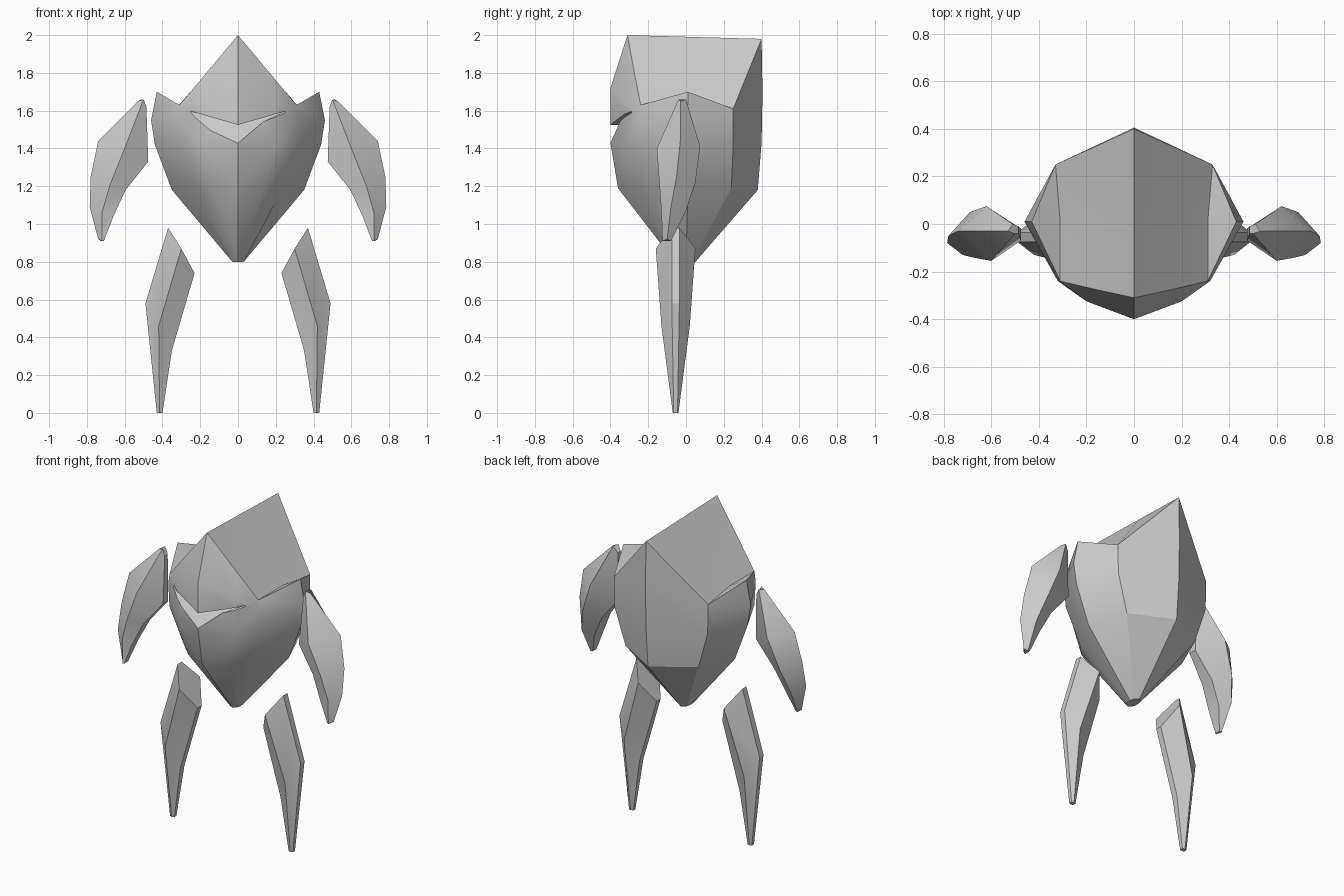
import bpy, bmesh, math

if "Cube" in bpy.data.objects:
    bpy.data.objects.remove(bpy.data.objects["Cube"])


def make(name, rings, extra=(), caps=(True, True), side=1, angle=28):
    """Loft a skin through rings of equal length; extra holds added faces as points."""
    bm = bmesh.new()
    rows = [[bm.verts.new((x * side, y, z)) for x, y, z in r] for r in rings]
    n = len(rows[0])
    for a, b in zip(rows, rows[1:]):
        for i in range(n):
            j = (i + 1) % n
            bm.faces.new((a[i], a[j], b[j], b[i]))
    if caps[0]:
        bm.faces.new(rows[0])
    if caps[1]:
        bm.faces.new(rows[-1])
    for pts in extra:
        bm.faces.new([bm.verts.new(p) for p in pts])
    bmesh.ops.remove_doubles(bm, verts=bm.verts, dist=1e-4)
    bmesh.ops.recalc_face_normals(bm, faces=bm.faces)
    me = bpy.data.meshes.new(name)
    bm.to_mesh(me)
    bm.free()
    ob = bpy.data.objects.new(name, me)
    bpy.context.collection.objects.link(ob)
    smooth(ob, angle)
    return ob


def select(ob):
    bpy.ops.object.select_all(action='DESELECT')
    ob.select_set(True)
    bpy.context.view_layer.objects.active = ob


def smooth(ob, angle):
    select(ob)
    bpy.ops.object.shade_smooth_by_angle(angle=math.radians(angle))


def flip(pts):
    return [(-x, y, z) for x, y, z in pts]


def full(half):
    """Close a half ring (front centre to back centre) by mirroring."""
    return half + flip(half[-2:0:-1])


# Body shell: half rings run front centre, front, front side, shoulder, back side, back centre
rim = [(0, -.31, 2), (.17, -.273, 1.797), (.31, -.24, 1.63),
       (.43, .01, 1.70), (.33, .25, 1.61), (0, .40, 1.98)]
upper = [(0, -.40, 1.72), (.2, -.325, 1.64), (.32, -.24, 1.57),
         (.46, .01, 1.55), (.33, .25, 1.54), (0, .405, 1.70)]
middle = [(0, -.40, 1.43), (.2, -.325, 1.42), (.315, -.235, 1.42),
          (.44, .01, 1.42), (.325, .25, 1.42), (0, .40, 1.43)]
lower = [(0, -.36, 1.19), (.14, -.30, 1.19), (.24, -.20, 1.19),
         (.35, .01, 1.18), (.255, .24, 1.19), (0, .38, 1.18)]
tip = [(0, -.06, .80), (.02, -.05, .80), (.03, -.03, .80),
       (.03, 0, .80), (.025, .03, .80), (0, .05, .80)]

# Ridged roof with a valley beside each raised shoulder
ridge, slope, valley = (0, .04, 1.99), (.17, .02, 1.775), (.31, .01, 1.63)
back_mid = (.17, .323, 1.789)
front, front_mid, front_side, shoulder, back_side, back = rim
roof = [[front, front_mid, slope, ridge], [front_mid, front_side, valley, slope],
        [front_side, shoulder, valley], [valley, shoulder, back_side],
        [ridge, slope, back_side, back], [slope, valley, back_side]]
roof += [flip(f) for f in roof]
body = make("body", [full(r) for r in (rim, upper, middle, lower, tip)],
            extra=roof, caps=(False, True))

# Angry V-shaped eye slot, cut into the front
end = [(.25, -.36, 1.597), (.25, -.27, 1.597), (.25, -.36, 1.56)]
mid = [(0, -.45, 1.525), (0, -.335, 1.525), (0, -.45, 1.353)]
cutter = make("eye_cutter", [flip(end), mid, end])
cutter.hide_render = True
cut = body.modifiers.new("eye_slot", 'BOOLEAN')
cut.operation = 'DIFFERENCE'
cut.solver = 'EXACT'
cut.object = cutter
select(body)
bpy.ops.object.modifier_apply(modifier=cut.name)
bpy.data.objects.remove(cutter)
smooth(body, 28)

# Claw-like floating arms: inner front, front, outer, back, inner back
arm = [
    [(.485, -.04, 1.62), (.50, -.04, 1.66), (.53, -.03, 1.65), (.51, 0, 1.66), (.485, -.01, 1.62)],
    [(.475, -.07, 1.33), (.60, -.155, 1.40), (.74, -.03, 1.44), (.62, .075, 1.41), (.475, -.02, 1.33)],
    [(.595, -.10, 1.18), (.68, -.14, 1.20), (.78, -.05, 1.25), (.69, .05, 1.22), (.60, -.02, 1.18)],
    [(.66, -.12, 1.04), (.72, -.13, 1.06), (.785, -.08, 1.09), (.73, 0, 1.07), (.67, -.04, 1.04)],
    [(.71, -.12, .91), (.72, -.125, .91), (.74, -.10, .92), (.725, -.08, .91), (.71, -.085, .91)],
]


def leg_ring(outer, ridge, inner, y0, y1):
    """Flattened diamond: narrow outer strip, front and back ridges, narrow inner strip."""
    (ox, oz), (rx, rz), (ix, iz) = outer, ridge, inner
    c = (y0 + y1) / 2
    h = min(.02, (y1 - y0) / 3)
    return [(ox, c - h, oz), (rx, y0, rz), (ix, c - h, iz),
            (ix, c + h, iz), (rx, y1, rz), (ox, c + h, oz)]


# Spike legs
leg = [leg_ring((.37, .98), (.30, .87), (.23, .74), -.16, .05),
       leg_ring((.49, .58), (.42, .46), (.35, .33), -.13, .02),
       leg_ring((.43, 0), (.415, 0), (.40, 0), -.07, -.04)]

for label, side in (("right", 1), ("left", -1)):
    make("arm_" + label, arm, side=side)
    make("leg_" + label, leg, side=side, angle=15)
